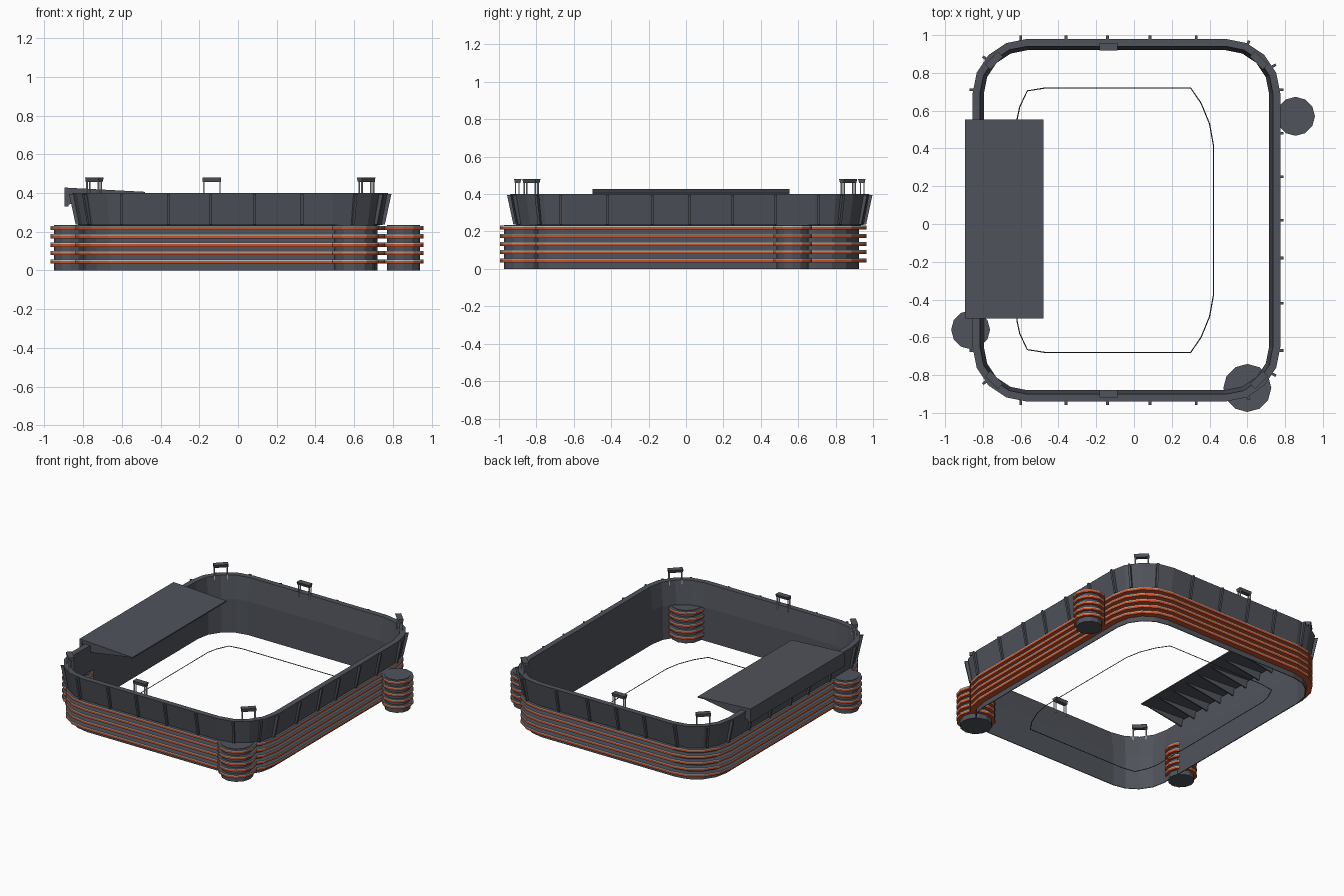
import bpy, bmesh, math
from mathutils import Vector, Matrix

if "Cube" in bpy.data.objects:
    bpy.data.objects.remove(bpy.data.objects["Cube"])

CX, CY = -0.04, 0.02             # centre of the bowl
AX, AY, R = 0.525, 0.67, 0.235   # corner arc centres and wall radius


def material(name, rgb):
    m = bpy.data.materials.new(name)
    m.use_nodes = True
    m.diffuse_color = (*rgb, 1)
    bsdf = next(n for n in m.node_tree.nodes if n.type == 'BSDF_PRINCIPLED')
    bsdf.inputs["Base Color"].default_value = (*rgb, 1)
    bsdf.inputs["Roughness"].default_value = 0.7
    return m


MATS = [material("slate grey", (0.08, 0.087, 0.105)),
        material("burnt orange", (0.56, 0.085, 0.025)),
        material("pale grey", (0.52, 0.54, 0.54))]
SLATE, ORANGE, PALE = range(3)


def finish(bm, name):
    bmesh.ops.recalc_face_normals(bm, faces=bm.faces)
    mesh = bpy.data.meshes.new(name)
    bm.to_mesh(mesh)
    bm.free()
    for m in MATS:
        mesh.materials.append(m)
    ob = bpy.data.objects.new(name, mesh)
    bpy.context.scene.collection.objects.link(ob)
    return ob


def bowl_outline(d, steps=4):
    """Rounded rectangle, pushed outward by d from the lower wall."""
    pts = []
    for q, (sx, sy) in enumerate(((1, 1), (-1, 1), (-1, -1), (1, -1))):
        for i in range(steps + 1):
            a = math.radians(90 * (q + i / steps))
            pts.append((CX + sx * AX + (R + d) * math.cos(a),
                        CY + sy * AY + (R + d) * math.sin(a)))
    return pts


def round_outline(x, y, r, sides=12):
    def outline(d):
        return [(x + (r + d) * math.cos(math.tau * i / sides),
                 y + (r + d) * math.sin(math.tau * i / sides)) for i in range(sides)]
    return outline


def loft(bm, outline, profile, colours=None, closed=True):
    """Sweep a (offset, height) profile round an outline."""
    rings = [[bm.verts.new((x, y, z)) for x, y in outline(d)] for d, z in profile]
    n = len(rings[0])
    for k in range(len(rings) if closed else len(rings) - 1):
        a, b = rings[k], rings[(k + 1) % len(rings)]
        for i in range(n):
            j = (i + 1) % n
            f = bm.faces.new((a[i], a[j], b[j], b[i]))
            f.material_index = colours[k] if colours else SLATE
    if not closed:
        bm.faces.new(rings[0])
        bm.faces.new(rings[-1])


def band_set(name, outline, depth):
    """Five projecting bands: orange below, pale upper edge, slate top."""
    bm = bmesh.new()
    for i in range(5):
        z = 0.035 + 0.0437 * i
        loft(bm, outline,
             [(-0.003, z), (depth, z), (depth, z + 0.014), (depth, z + 0.021), (-0.003, z + 0.021)],
             [ORANGE, ORANGE, PALE, SLATE, SLATE])
    return finish(bm, name)


def prism(bm, profile, width, place, colour=SLATE):
    """Extrude a (u, z) profile along its local y, then place it."""
    sides = [[bm.verts.new(place @ Vector((u, s * width / 2, z))) for u, z in profile]
             for s in (-1, 1)]
    n = len(profile)
    faces = [bm.faces.new(s) for s in sides]
    for i in range(n):
        j = (i + 1) % n
        faces.append(bm.faces.new((sides[0][i], sides[0][j], sides[1][j], sides[1][i])))
    for f in faces:
        f.material_index = colour


def box(bm, u0, u1, z0, z1, width, place, colour=SLATE):
    prism(bm, [(u0, z0), (u1, z0), (u1, z1), (u0, z1)], width, place, colour)


def facing(x, y, angle):
    """Frame at (x, y) from the bowl centre whose local x points outward."""
    return Matrix.Translation((CX + x, CY + y, 0)) @ Matrix.Rotation(math.radians(angle), 4, 'Z')


def corner(sx, sy, a):
    """Frame on the lower wall of one corner, a degrees up from the x axis."""
    c, s = sx * math.cos(math.radians(a)), sy * math.sin(math.radians(a))
    return facing(sx * AX + R * c, sy * AY + R * s, math.degrees(math.atan2(s, c)))


# Bowl wall with flared upper part
bm = bmesh.new()
loft(bm, bowl_outline, [(0, 0), (0, 0.232), (0.025, 0.235), (0.055, 0.4),
                        (0.016, 0.4), (-0.005, 0.24), (-0.005, 0)])
finish(bm, "bowl_wall")
band_set("wall_bands", bowl_outline, 0.04)

# Stair towers
for name, x, y, r, depth in (("side_tower", 0.855, 0.57, 0.085, 0.018),
                             ("left_tower", -0.865, -0.56, 0.085, 0.018),
                             ("corner_tower", 0.6, -0.868, 0.105, 0.022)):
    shape = round_outline(x, y, r)
    bm = bmesh.new()
    loft(bm, shape, [(0, 0), (0, 0.234)], closed=False)
    finish(bm, name)
    band_set(name + "_bands", shape, depth)

# Slanted fins round the flared wall
places = []
for s in (-1, 1):
    places += [facing(x, s * (AY + R), s * 90) for x in (-0.56, -0.32, -0.1, 0.125, 0.37)]
    places += [facing(s * (AX + R), y, 0 if s > 0 else 180)
               for y in (-0.69, -0.44, -0.2, 0, 0.23, 0.46, 0.69)]
    places += [corner(-1, s, 40), corner(1, s, 66), corner(1, s, 30)]
bm = bmesh.new()
for p in places:
    prism(bm, [(0.02, 0.237), (0.038, 0.237), (0.072, 0.395), (0.05, 0.395)], 0.014, p)
finish(bm, "wall_fins")

# Floodlight gantries on the rim
spots = [facing(-0.095, s * (AY + R), s * 90) for s in (-1, 1)]
spots += [corner(sx, sy, 45) for sx in (-1, 1) for sy in (-1, 1)]
legs, lamps = bmesh.new(), bmesh.new()
for p in spots:
    for side in (-0.042, 0.042):
        for u in (0.004, 0.024):
            box(legs, u, u + 0.006, 0.37, 0.46, 0.007, p @ Matrix.Translation((0, side, 0)), PALE)
    prism(lamps, [(0.002, 0.458), (0.03, 0.458), (0.034, 0.48), (-0.006, 0.48)], 0.096, p)
finish(legs, "gantry_legs")
finish(lamps, "gantry_lamps")

# Canopy with rear fascia and tapering ribs
mid, length = 0.027, 1.055
centre = Matrix.Translation((0, mid, 0))
bm = bmesh.new()
prism(bm, [(-0.895, 0.33), (-0.895, 0.428), (-0.48, 0.406), (-0.48, 0.398),
           (-0.875, 0.416), (-0.875, 0.33)], length, centre)
finish(bm, "canopy")
bm = bmesh.new()
for i in range(9):
    y = mid + (i / 8 - 0.5) * (length - 0.02)
    prism(bm, [(-0.88, 0.34), (-0.88, 0.418), (-0.5, 0.4)], 0.008, Matrix.Translation((0, y, 0)))
finish(bm, "canopy_ribs")

# Pitch boundary line
half = [(0.42, 0.40), (0.40, 0.51), (0.355, 0.62), (0.30, 0.70),
        (-0.47, 0.70), (-0.565, 0.685), (-0.605, 0.60), (-0.62, 0.53)]
loop = half + [(x, -y) for x, y in reversed(half)]
curve = bpy.data.curves.new("pitch_line", 'CURVE')
curve.dimensions = '3D'
curve.bevel_depth = 0.003
curve.bevel_resolution = 0
spline = curve.splines.new('POLY')
spline.points.add(len(loop) - 1)
for pt, (x, y) in zip(spline.points, loop):
    pt.co = (x, y + CY, 0.004, 1)
spline.use_cyclic_u = True
curve.materials.append(MATS[SLATE])
bpy.context.scene.collection.objects.link(bpy.data.objects.new("pitch_line", curve))
